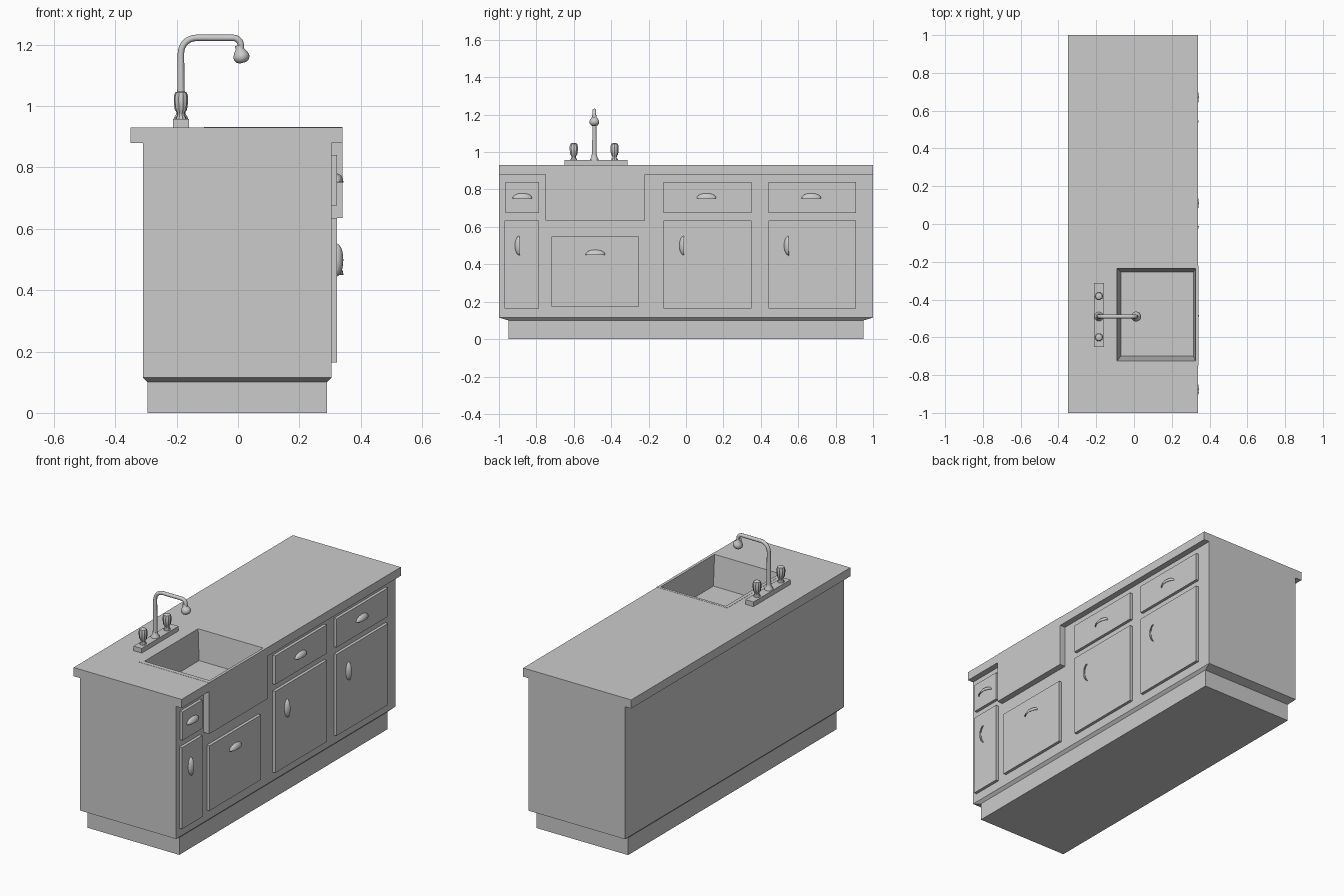
import bpy, bmesh, math
from mathutils import Matrix, Vector

if "Cube" in bpy.data.objects:
    bpy.data.objects.remove(bpy.data.objects["Cube"])


def finish(name, bm, smooth=False):
    bmesh.ops.recalc_face_normals(bm, faces=bm.faces)
    me = bpy.data.meshes.new(name)
    bm.to_mesh(me)
    bm.free()
    ob = bpy.data.objects.new(name, me)
    bpy.context.collection.objects.link(ob)
    if smooth:
        shade(ob)
    return ob


def select(ob):
    bpy.ops.object.select_all(action='DESELECT')
    ob.select_set(True)
    bpy.context.view_layer.objects.active = ob


def shade(ob):
    select(ob)
    bpy.ops.object.shade_smooth_by_angle(angle=math.radians(40))


def loft(name, *rings):
    """Solid through stacked rectangles (x0, x1, y0, y1, z)."""
    bm = bmesh.new()
    loops = [[bm.verts.new(p) for p in ((a, c, z), (b, c, z), (b, d, z), (a, d, z))]
             for a, b, c, d, z in rings]
    for lo, hi in zip(loops, loops[1:]):
        for i in range(4):
            j = (i + 1) % 4
            bm.faces.new((lo[i], lo[j], hi[j], hi[i]))
    bm.faces.new(loops[0])
    bm.faces.new(loops[-1])
    return finish(name, bm)


def box(name, x0, x1, y0, y1, z0, z1):
    return loft(name, (x0, x1, y0, y1, z0), (x0, x1, y0, y1, z1))


def cut(ob, cutter):
    m = ob.modifiers.new("cut", 'BOOLEAN')
    m.operation = 'DIFFERENCE'
    m.solver = 'EXACT'
    m.object = cutter
    select(ob)
    bpy.ops.object.modifier_apply(modifier=m.name)
    cutter.hide_render = True


def lathe(name, profile, loc, n=20, flute=1.0, tilt=0.0):
    """Revolve (radius, z) points; flute shrinks every other segment."""
    bm = bmesh.new()
    rings = []
    for r, z in profile:
        ring = []
        for i in range(n):
            a = 2 * math.pi * i / n
            k = flute if i % 2 else 1.0
            ring.append(bm.verts.new((r * k * math.cos(a), r * k * math.sin(a), z)))
        rings.append(ring)
    for lo, hi in zip(rings, rings[1:]):
        for i in range(n):
            j = (i + 1) % n
            bm.faces.new((lo[i], lo[j], hi[j], hi[i]))
    bm.faces.new(rings[0])
    bm.faces.new(rings[-1])
    bm.transform(Matrix.Translation(loc) @ Matrix.Rotation(tilt, 4, 'Y'))
    return finish(name, bm, True)


def cup_pull(name, y, z, upright=False):
    """Quarter-ellipsoid shell, open below (or to the side when upright)."""
    bm = bmesh.new()
    bmesh.ops.create_uvsphere(bm, u_segments=24, v_segments=16, radius=1)
    for no in ((-1, 0, 0), (0, 0, -1)):
        bmesh.ops.bisect_plane(bm, geom=bm.verts[:] + bm.edges[:] + bm.faces[:],
                               plane_co=(0, 0, 0), plane_no=no, clear_outer=True)
    bm.transform(Matrix.Diagonal((0.022, 0.052, 0.025, 1)))
    if upright:
        bm.transform(Matrix.Rotation(math.pi / 2, 4, 'X'))
    bm.transform(Matrix.Translation((0.321, y, z)))
    ob = finish(name, bm, True)
    m = ob.modifiers.new("thickness", 'SOLIDIFY')
    m.thickness = 0.004
    return ob


# Cabinet carcass, toe kick and worktop
body = loft("cabinet_body", (-0.295, 0.29, -0.95, 0.95, 0.10),
            (-0.31, 0.305, -1, 1, 0.115), (-0.31, 0.305, -1, 1, 0.88))
box("toe_kick", -0.295, 0.29, -0.95, 0.95, 0, 0.10)
worktop = box("worktop", -0.35, 0.34, -1, 1, 0.88, 0.93)

# Apron-front sink let into the worktop and carcass
opening = box("sink_opening_cutter", -0.11, 0.5, -0.75, -0.22, 0.635, 1.1)
cut(body, opening)
cut(worktop, opening)
sink = box("apron_sink", -0.11, 0.341, -0.75, -0.22, 0.635, 0.931)
basin = loft("basin_cutter", (-0.07, 0.315, -0.70, -0.255, 0.76),
             (-0.09, 0.325, -0.725, -0.235, 0.931), (-0.09, 0.325, -0.725, -0.235, 1.0))
cut(sink, basin)
lathe("drain", [(0.028, 0), (0.028, 0.002)], (0.07, -0.47, 0.76), 24)

# Drawers and doors: name, y range, z range, pull position, upright pull
fronts = [
    ("narrow_drawer", -0.965, -0.785, 0.675, 0.84, -0.875, 0.755, False),
    ("narrow_door", -0.97, -0.785, 0.165, 0.635, -0.912, 0.50, True),
    ("sink_door", -0.72, -0.25, 0.175, 0.55, -0.485, 0.453, False),
]
for side, y in (("middle", -0.12), ("end", 0.44)):
    fronts.append((side + "_drawer", y, y + 0.47, 0.675, 0.84, y + 0.23, 0.755, False))
    fronts.append((side + "_door", y, y + 0.47, 0.165, 0.635, y + 0.087, 0.50, True))
for name, y0, y1, z0, z1, py, pz, up in fronts:
    box(name, 0.303, 0.322, y0, y1, z0, z1)
    if up:
        # flat open edge faces +y
        pull = cup_pull(name + "_pull", py + 0.022, pz, False)
        c = Vector((0.321, py + 0.022, pz))
        pull.data.transform(Matrix.Translation(c) @ Matrix.Rotation(math.pi / 2, 4, 'X')
                            @ Matrix.Translation(-c))
    else:
        cup_pull(name + "_pull", py, pz)

# Tap base and fluted handles
TX, TY = -0.186, -0.49
box("tap_base", TX - 0.026, TX + 0.026, -0.65, -0.313, 0.93, 0.957)
handle = [(0.018, 0), (0.018, 0.006), (0.012, 0.014), (0.013, 0.022), (0.020, 0.032),
          (0.023, 0.055), (0.023, 0.075), (0.019, 0.088), (0.010, 0.092)]
for name, y in (("left", -0.60), ("right", -0.382)):
    lathe(name + "_tap_handle", handle, (TX, y, 0.956), 20, 0.88)

# Spout collar, bent pipe and spray head
lathe("spout_collar", [(0.024, 0), (0.023, 0.006), (0.016, 0.016), (0.014, 0.03)],
      (TX, TY, 0.956))
path = [(TX, 0.96), (TX, 1.17)]
for i in range(1, 8):
    a = math.pi / 2 * i / 7
    path.append((TX + 0.05 * (1 - math.cos(a)), 1.172 + 0.05 * math.sin(a)))
path.append((-0.015, 1.222))
for i in range(1, 6):
    a = math.pi / 2 * i / 5
    path.append((-0.015 + 0.024 * math.sin(a), 1.198 + 0.024 * math.cos(a)))
path.append((0.010, 1.185))
cu = bpy.data.curves.new("spout_pipe", 'CURVE')
cu.dimensions = '3D'
cu.bevel_depth = 0.0105
cu.bevel_resolution = 3
cu.use_fill_caps = True
sp = cu.splines.new('POLY')
sp.points.add(len(path) - 1)
for i, (p, (x, z)) in enumerate(zip(sp.points, path)):
    p.co = (x, TY, z, 1)
    p.radius = 1.25 if i == 0 else 1.0
pipe = bpy.data.objects.new("spout_pipe", cu)
bpy.context.collection.objects.link(pipe)
select(pipe)
bpy.ops.object.convert(target='MESH')
shade(bpy.context.object)
lathe("spray_head", [(0.009, -0.025), (0.019, -0.021), (0.026, -0.010), (0.026, 0),
                     (0.020, 0.012), (0.012, 0.022), (0.012, 0.034)],
      (0.010, TY, 1.165), tilt=-0.25)
